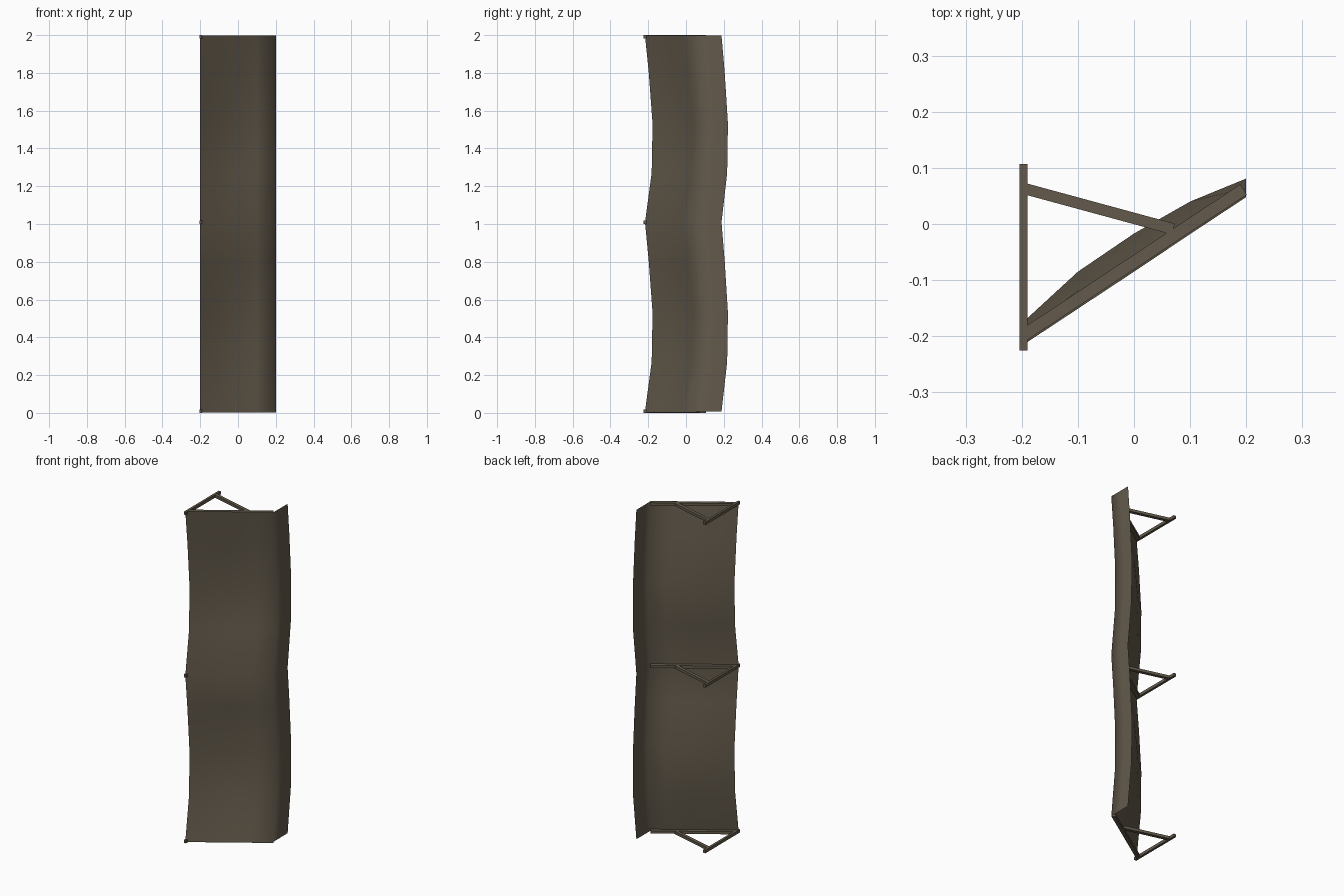
import bpy, bmesh, math
from mathutils import Matrix, Vector

if "Cube" in bpy.data.objects:
    bpy.data.objects.remove(bpy.data.objects["Cube"])

mat = bpy.data.materials.new("dark khaki brown")
mat.diffuse_color = (0.125, 0.102, 0.071, 1)
mat.use_nodes = True
mat.node_tree.nodes["Principled BSDF"].inputs["Base Color"].default_value = mat.diffuse_color


def finish(name, bm):
    mesh = bpy.data.meshes.new(name)
    bm.to_mesh(mesh)
    bm.free()
    mesh.materials.append(mat)
    obj = bpy.data.objects.new(name, mesh)
    bpy.context.collection.objects.link(obj)
    return obj


def bar(name, a, b, width, depth, z):
    """Square bar lying in a horizontal plane from a to b."""
    a, b = Vector(a), Vector(b)
    d, mid = b - a, (a + b) / 2
    bm = bmesh.new()
    bmesh.ops.create_cube(bm, size=1)
    m = (Matrix.Translation((mid.x, mid.y, z))
         @ Matrix.Rotation(math.atan2(d.y, d.x), 4, 'Z')
         @ Matrix.Diagonal((d.length, width, depth, 1)))
    bmesh.ops.transform(bm, matrix=m, verts=bm.verts)
    finish(name, bm)


# three triangular support frames
for label, z in (("lower", 0.009), ("middle", 1.009), ("upper", 1.991)):
    bar(label + "_wall_post", (-0.197, -0.225), (-0.197, 0.107), 0.014, 0.018, z)
    bar(label + "_sloped_arm", (-0.195, -0.197), (0.195, 0.0615), 0.022, 0.016, z)
    bar(label + "_brace", (-0.195, 0.063), (0.07, -0.009), 0.020, 0.016, z)

# canopy cloth: (x, y at a frame, sag in y at the middle of a bay)
profile = [(-0.2, -0.217, 0.04), (-0.1, -0.151, 0.066), (0, -0.085, 0.068),
           (0.1, -0.018, 0.058), (0.2, 0.048, 0.033),
           (0.2, 0.118, 0.033), (0.2, 0.188, 0.034)]
rows = [(0.008, 0), (0.27, 0.88), (0.53, 1), (0.80, 0.5),
        (1.009, 0), (1.27, 0.88), (1.53, 1), (1.80, 0.5), (1.998, 0)]
bm = bmesh.new()
grid = [[bm.verts.new((x, y + sag * f, z)) for x, y, sag in profile]
        for z, f in rows]
for r0, r1 in zip(grid, grid[1:]):
    for i in range(len(profile) - 1):
        face = bm.faces.new((r0[i], r0[i + 1], r1[i + 1], r1[i]))
        face.smooth = True
finish("canopy_cloth", bm)
